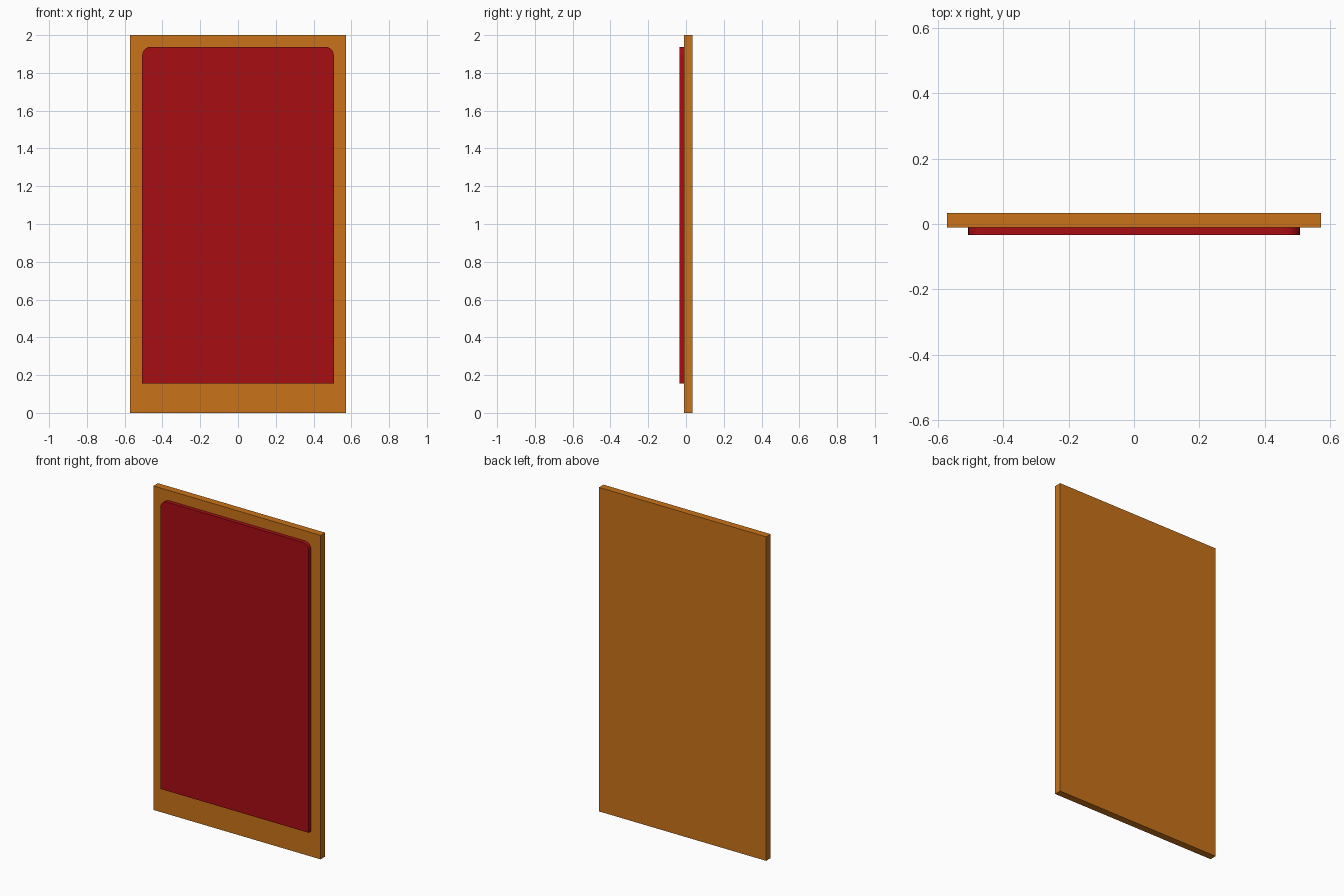
import bpy, bmesh, math

if "Cube" in bpy.data.objects:
    bpy.data.objects.remove(bpy.data.objects["Cube"])

def extruded(name, outline, y0, y1, color):
    """Closed slab from an (x, z) outline, running from y0 to y1."""
    bm = bmesh.new()
    face = bm.faces.new([bm.verts.new((x, y0, z)) for x, z in outline])
    ext = bmesh.ops.extrude_face_region(bm, geom=[face], use_keep_orig=True)
    for v in ext["geom"]:
        if isinstance(v, bmesh.types.BMVert):
            v.co.y = y1
    bmesh.ops.recalc_face_normals(bm, faces=bm.faces)
    mesh = bpy.data.meshes.new(name)
    bm.to_mesh(mesh)
    bm.free()
    mat = bpy.data.materials.new(name + "_paint")
    mat.diffuse_color = color
    mat.use_nodes = True
    mat.node_tree.nodes["Principled BSDF"].inputs["Base Color"].default_value = mat.diffuse_color
    mesh.materials.append(mat)
    obj = bpy.data.objects.new(name, mesh)
    bpy.context.collection.objects.link(obj)
    return obj

# Backing board
W = 0.571
extruded("backing_board", [(-W, 0), (W, 0), (W, 2), (-W, 2)],
         -0.01, 0.034, (0.58, 0.17, 0.01, 1))

# Raised front panel with rounded top corners
w, bottom, top, r, n = 0.507, 0.156, 1.938, 0.045, 6
right = [(w, bottom)]
for i in range(n + 1):
    a = math.pi / 2 * i / n
    right.append((w - r + r * math.cos(a), top - r + r * math.sin(a)))
left = [(-x, z) for x, z in reversed(right)]
extruded("front_panel", right + left, -0.034, -0.01, (0.39, 0.004, 0.007, 1))
